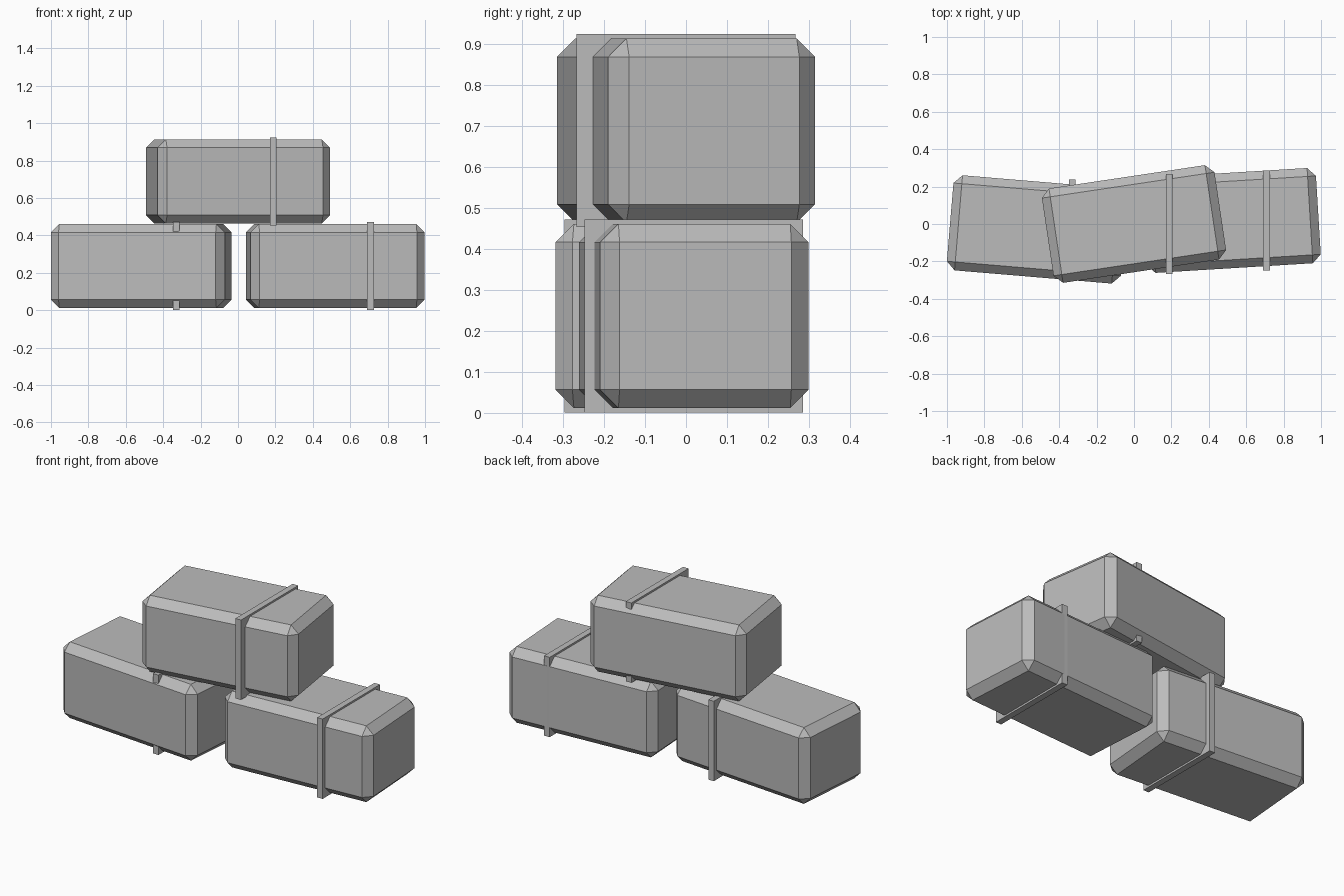
import bpy
from math import radians

cube = bpy.data.objects.get("Cube")
if cube:
    bpy.data.objects.remove(cube, do_unlink=True)

# Single neutral grey
grey = bpy.data.materials.new("neutral_grey")
grey.use_nodes = True
grey.diffuse_color = (0.5, 0.5, 0.5, 1)
grey.node_tree.nodes["Principled BSDF"].inputs["Base Color"].default_value = (0.5, 0.5, 0.5, 1)


def box(name, size, location, turn=0, chamfer=0):
    bpy.ops.mesh.primitive_cube_add(size=1, location=location)
    obj = bpy.context.object
    obj.name = name
    obj.scale = size
    bpy.ops.object.transform_apply(location=False, rotation=False, scale=True)
    obj.rotation_euler.z = radians(turn)
    obj.data.materials.append(grey)
    if chamfer:
        bevel = obj.modifiers.new("chamfer", "BEVEL")
        bevel.width = chamfer
        bevel.segments = 1
        bevel.limit_method = "NONE"
    return obj


BALE = (0.933, 0.51, 0.45)
STRAP = (0.036, 0.534, 0.471)

# Two bales below and one resting on top, each turned a little
stack = [
    ("left", (0.52, 0.019, 0.2365), 3.5),
    ("right", (-0.518, -0.029, 0.2365), -4.8),
    ("top", (0, 0, 0.689), 8.5),
]
for name, (x, y, z), turn in stack:
    box(name + "_bale", BALE, (x, y, z), turn, 0.045)
    # Strap around the bale stays square to the stack
    box(name + "_strap", STRAP, (x + 0.188, y, z), 0)
